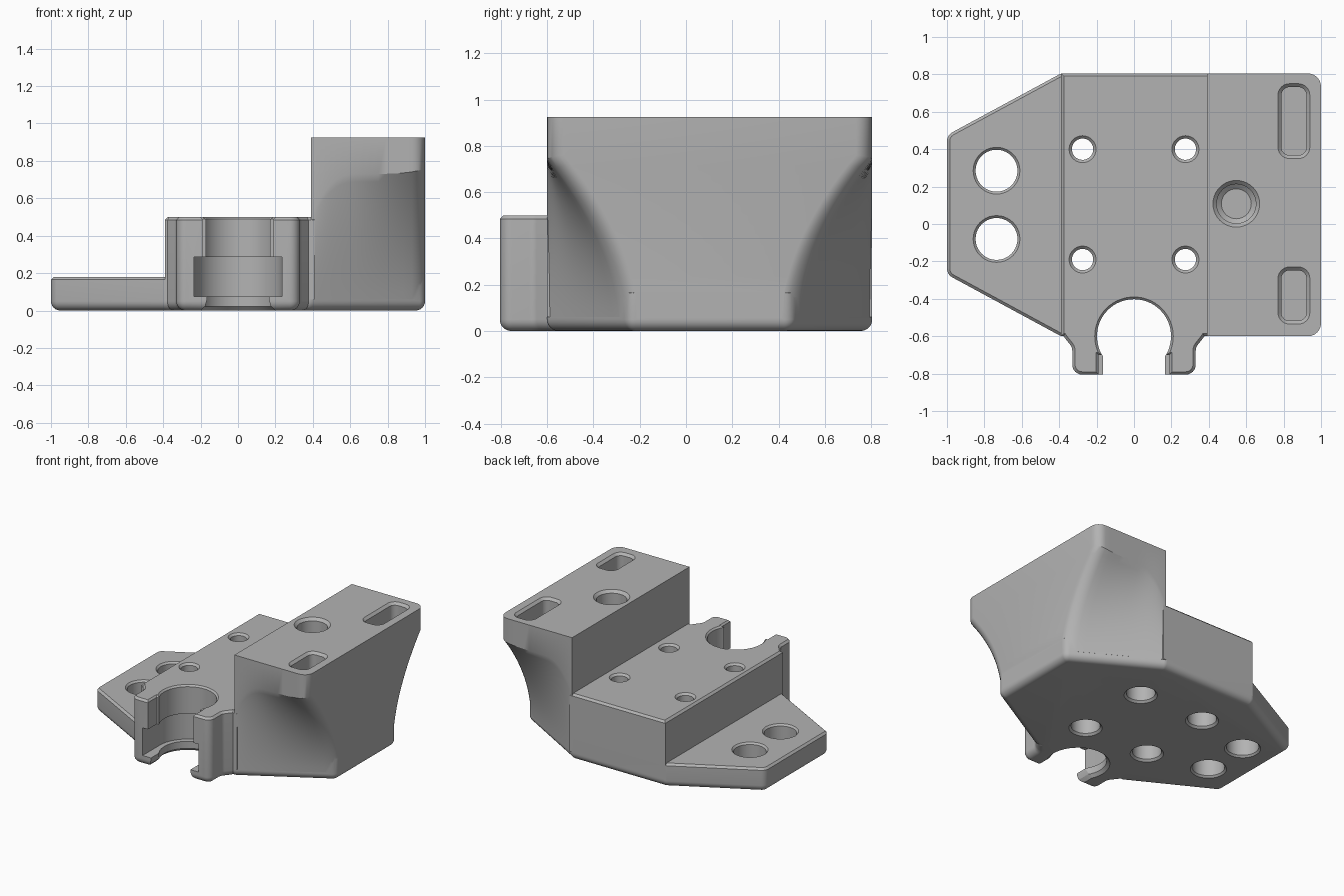
import bpy, bmesh, math
from mathutils import Vector

if "Cube" in bpy.data.objects:
    bpy.data.objects.remove(bpy.data.objects["Cube"], do_unlink=True)

grey = bpy.data.materials.new("light_grey")
grey.use_nodes = True
colour = (0.45, 0.45, 0.45, 1)
grey.diffuse_color = colour
grey.node_tree.nodes["Principled BSDF"].inputs["Base Color"].default_value = colour

MID_Y = 0.1025   # symmetry plane of the block
EDGE_X = 0.39    # where the tall block starts


def loft(name, rings):
    """Closed solid through rings of equally many points, capped at both ends."""
    bm = bmesh.new()
    rows = [[bm.verts.new(p) for p in ring] for ring in rings]
    n = len(rows[0])
    for a, b in zip(rows, rows[1:]):
        for i in range(n):
            j = (i + 1) % n
            bm.faces.new((a[i], a[j], b[j], b[i]))
    bm.faces.new(rows[0])
    bm.faces.new(rows[-1])
    bmesh.ops.recalc_face_normals(bm, faces=bm.faces)
    mesh = bpy.data.meshes.new(name)
    bm.to_mesh(mesh)
    bm.free()
    mesh.materials.append(grey)
    obj = bpy.data.objects.new(name, mesh)
    bpy.context.collection.objects.link(obj)
    return obj


def rounded(points, r, steps=6):
    """Outline with every corner replaced by an arc."""
    pts = [Vector(p) for p in points]
    out = []
    for i, p in enumerate(pts):
        a = (pts[i - 1] - p).normalized()
        b = (pts[(i + 1) % len(pts)] - p).normalized()
        half = a.angle(b) / 2
        c = p + (a + b).normalized() * (r / math.sin(half))
        t = r / math.tan(half)
        v0, v1 = p + a * t - c, p + b * t - c
        out += [c + v0.lerp(v1, k / steps).normalized() * r for k in range(steps + 1)]
    return out


def inset(pts, d):
    """Counter-clockwise outline moved inwards by d."""
    out = []
    for i, p in enumerate(pts):
        a = (p - pts[i - 1]).normalized()
        b = (pts[(i + 1) % len(pts)] - p).normalized()
        n1, n2 = Vector((-a.y, a.x)), Vector((-b.y, b.x))
        out.append(p + (n1 + n2) * (d / (1 + n1.dot(n2))))
    return out


def stack(name, pts, levels):
    """Outline stacked over (inset, height) levels."""
    return loft(name, [[(p.x, p.y, z) for p in inset(pts, d)] for d, z in levels])


def block(name, points, top, fillet=0.05, chamfer=0.015, corner=0.055):
    """Upright block with a rounded bottom edge and a chamfered top edge."""
    levels = []
    for k in range(7):
        a = k / 6 * math.pi / 2
        levels.append((fillet * (1 - math.sin(a)), fillet * (1 - math.cos(a))))
    levels += [(0, top - chamfer), (chamfer, top)]
    return stack(name, rounded(points, corner), levels)


def rect(x0, x1, y0, y1):
    return [Vector(p) for p in ((x0, y0), (x1, y0), (x1, y1), (x0, y1))]


def combine(target, other, operation):
    mod = target.modifiers.new(operation.lower(), "BOOLEAN")
    mod.operation = operation
    mod.solver = "EXACT"
    mod.object = other
    bpy.context.view_layer.objects.active = target
    bpy.ops.object.modifier_apply(modifier=mod.name)
    bpy.data.objects.remove(other, do_unlink=True)


def hole(x, y, profile, sides=40):
    """Round cutter following (radius, height) steps."""
    return loft("hole_cutter", [
        [(x + r * math.cos(math.tau * k / sides), y + r * math.sin(math.tau * k / sides), z)
         for k in range(sides)] for r, z in profile])


# Eight-sided base plate, whose left end is the low flange
body = block("bracket_body", [
    (-1, -0.27), (-0.39, -0.6), (0.39, -0.6), (1, -0.25),
    (1, 0.455), (0.39, 0.805), (-0.39, 0.805), (-1, 0.475)], 0.18)

# Middle block
middle = stack("middle_block", rect(-0.39, 0.41, -0.6, 0.805),
               [(0, 0.06), (0, 0.485), (0.015, 0.5)])

# Clip arms with flared roots
arms = block("clip_arms", [
    (-0.33, -0.805), (0.33, -0.805), (0.33, -0.66), (0.385, -0.59), (0.385, -0.42),
    (-0.385, -0.42), (-0.385, -0.59), (-0.33, -0.66)], 0.5, corner=0.052)


# Tall block with scooped lower corners and rounded upright edges
def tower_section(x, top=0.925, base=0.06, steps=16, r=0.07):
    u = (x - EDGE_X) / (1 - EDGE_X)
    scoop_top = 0.5 + 0.23 * (1 - (1 - min(u / 0.4, 1)) ** 2.5) + 0.03 * u ** 8
    over = max(0, x - (1 - r))
    corner = r - math.sqrt(max(0, r * r - over * over))
    front = []
    for k in range(steps + 1):
        z = base + (scoop_top - base) * k / steps
        t = z / scoop_top
        depth = 0.352 * u * (1 - t ** 1.9) + corner * (0.6 + 0.4 * t)
        front.append((x, -0.6 + depth, z))
    front.append((x, -0.6 + corner, top))
    back = [(x, 2 * MID_Y - y, z) for _, y, z in reversed(front)]
    return front + back


xs = [EDGE_X + 0.54 * (k / 16) ** 1.4 for k in range(17)]
xs += [0.93 + 0.07 * math.sin(k / 6 * math.pi / 2) for k in range(1, 7)]
tower = loft("tall_block", [tower_section(x) for x in xs])

for part in (middle, arms, tower):
    combine(body, part, "UNION")

cutters = []

# Flange holes, chamfered at both ends
for y in (0.285, -0.08):
    cutters.append(hole(-0.735, y, [
        (0.145, -0.02), (0.112, 0.013), (0.112, 0.167), (0.145, 0.2)]))

# Bolt holes with wide sockets underneath
for x in (-0.275, 0.275):
    for y in (0.4, -0.19):
        cutters.append(hole(x, y, [
            (0.135, -0.02), (0.1, 0.015), (0.1, 0.25), (0.057, 0.25),
            (0.057, 0.485), (0.092, 0.52)]))

# Blind hole in the tall block
cutters.append(hole(0.547, 0.108, [
    (0.08, 0.6), (0.105, 0.62), (0.105, 0.905), (0.145, 0.945)]))

# Pockets in the tall block
for y0, y1 in ((0.35, 0.75), (-0.535, -0.23)):
    cutters.append(stack("pocket_cutter", rounded(rect(0.77, 0.94, y0, y1), 0.06),
                         [(0.018, 0.8), (0.018, 0.907), (-0.015, 0.94)]))

# Clip bore, its wider groove and the stepped mouth
cutters += [
    hole(0, -0.6, [(0.24, -0.02), (0.198, 0.022), (0.198, 0.488), (0.23, 0.52)], 64),
    hole(0, -0.6, [(0.235, 0.075), (0.235, 0.285)], 64),
    stack("mouth_cutter", rect(-0.19, 0.19, -0.95, -0.7),
          [(0, 0.2), (0, 0.488), (-0.032, 0.52)]),
    stack("mouth_cutter", rect(-0.235, 0.235, -0.95, -0.6), [(0, 0.075), (0, 0.285)]),
    stack("mouth_cutter", rect(-0.165, 0.165, -0.95, -0.68),
          [(-0.06, -0.02), (-0.035, 0), (-0.01, 0.025), (0, 0.06), (0, 0.2)]),
]
for cutter in cutters:
    combine(body, cutter, "DIFFERENCE")

bpy.ops.object.select_all(action="DESELECT")
body.select_set(True)
bpy.context.view_layer.objects.active = body
bpy.ops.object.shade_smooth_by_angle(angle=math.radians(28))
